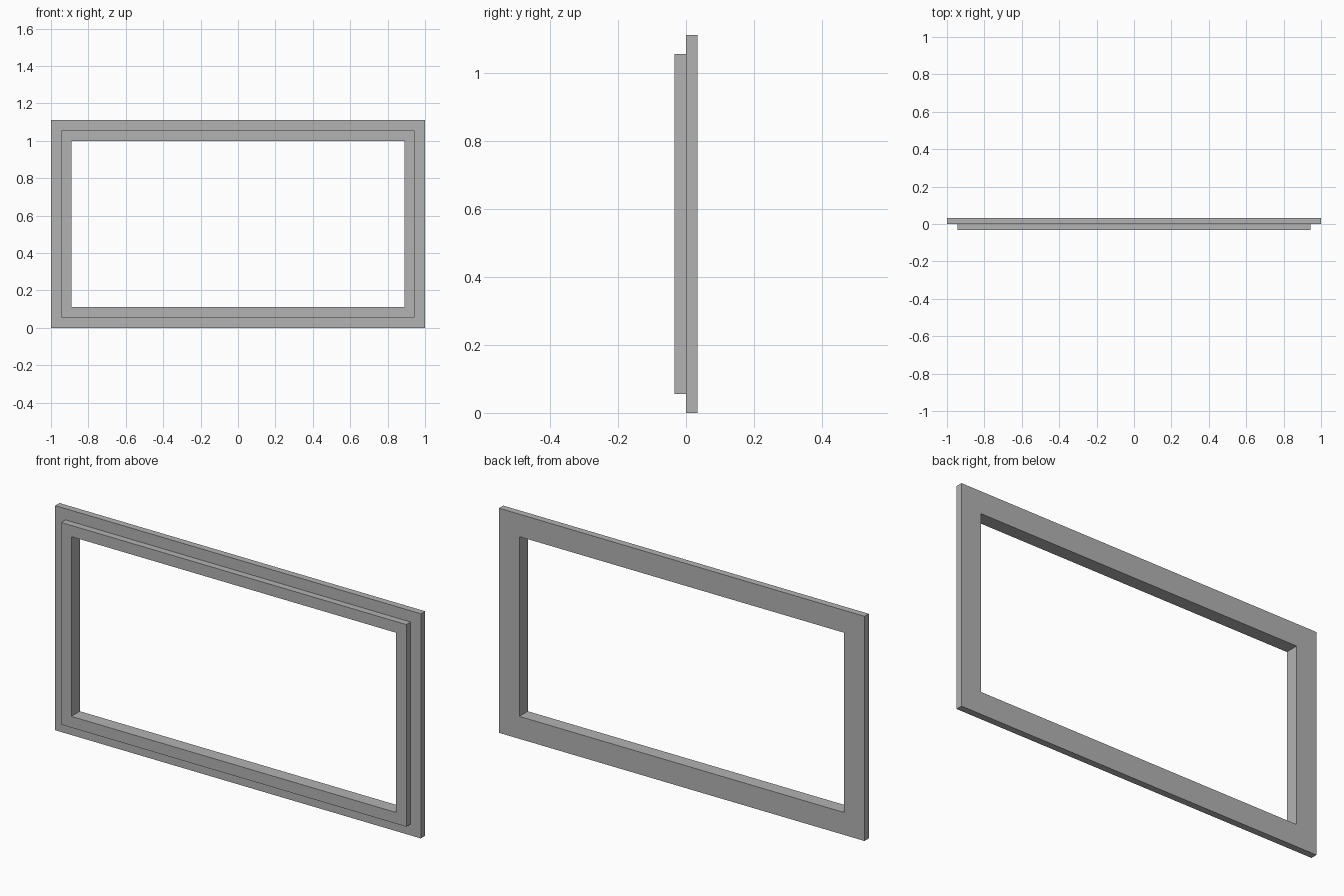
import bpy
import bmesh

cube = bpy.data.objects.get("Cube")
if cube:
    bpy.data.objects.remove(cube, do_unlink=True)

WIDTH, HEIGHT = 2.0, 1.111
HALF_DEPTH = 0.0333
STEP, BORDER = 0.0556, 0.111

grey = bpy.data.materials.new("plain grey")
grey.use_nodes = True
colour = (0.45, 0.45, 0.45, 1.0)
grey.diffuse_color = colour
grey.node_tree.nodes["Principled BSDF"].inputs["Base Color"].default_value = colour


def rectangle(bm, inset, y):
    """Ring of four corners, inset from the outer edge."""
    x = WIDTH / 2 - inset
    low, high = inset, HEIGHT - inset
    return [bm.verts.new((px, y, pz))
            for px, pz in ((-x, low), (x, low), (x, high), (-x, high))]


# Stepped section of the frame as (inset, y), swept around the opening
section = [(0, HALF_DEPTH), (0, 0), (STEP, 0),
           (STEP, -HALF_DEPTH), (BORDER, -HALF_DEPTH), (BORDER, HALF_DEPTH)]

bm = bmesh.new()
rings = [rectangle(bm, inset, y) for inset, y in section]
for i, ring in enumerate(rings):
    following = rings[(i + 1) % len(rings)]
    for j in range(4):
        k = (j + 1) % 4
        bm.faces.new((ring[j], ring[k], following[k], following[j]))
bmesh.ops.recalc_face_normals(bm, faces=bm.faces)

mesh = bpy.data.meshes.new("window_frame")
bm.to_mesh(mesh)
bm.free()
mesh.materials.append(grey)
frame = bpy.data.objects.new("window_frame", mesh)
bpy.context.collection.objects.link(frame)
